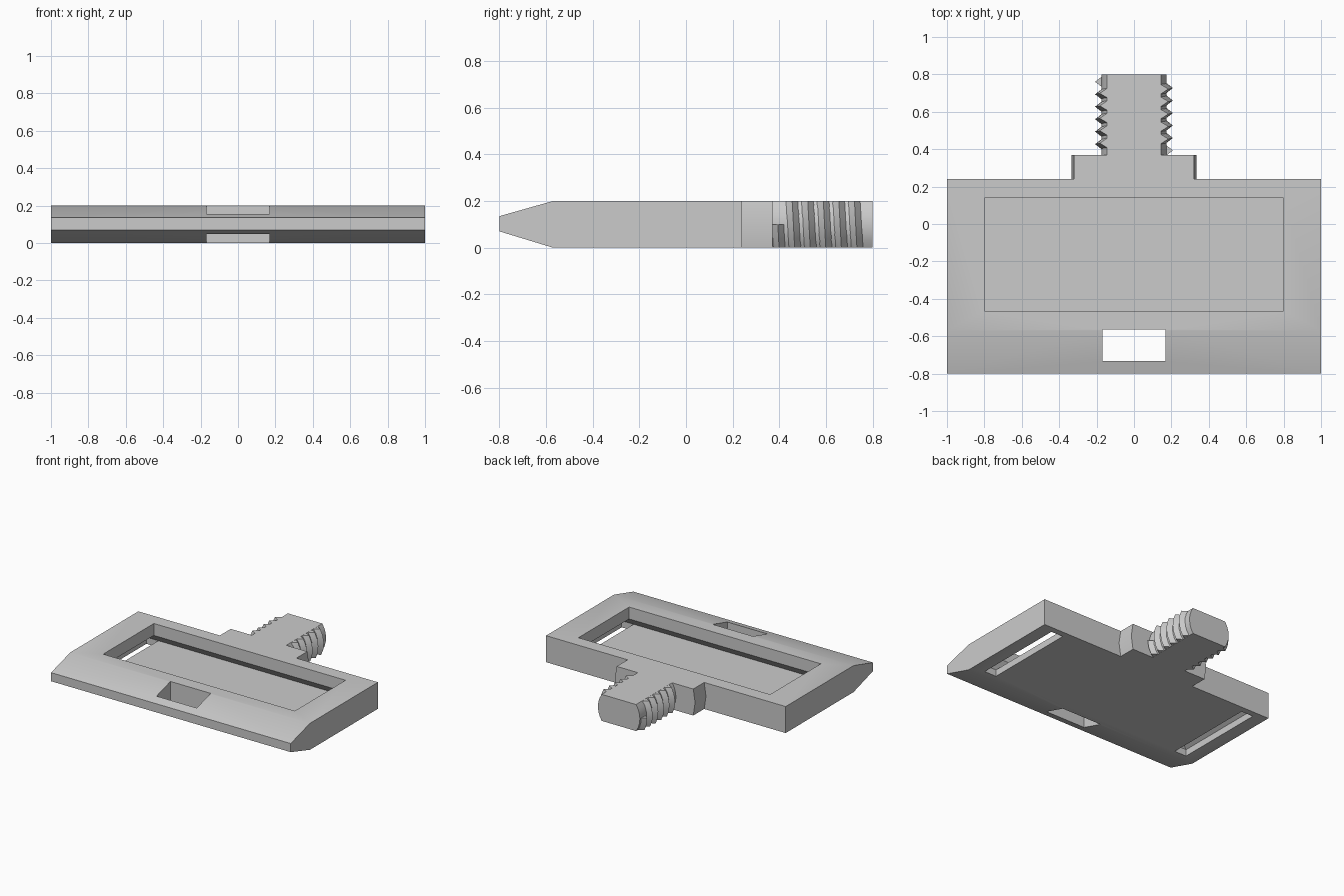
import bpy, bmesh, math
from mathutils import Vector

cube = bpy.data.objects.get("Cube")
if cube:
    bpy.data.objects.remove(cube, do_unlink=True)

THICK = 0.2
MID = THICK / 2
FLOOR = 0.05

grey = bpy.data.materials.new("plain grey")
grey.use_nodes = True
colour = (0.6, 0.6, 0.6, 1)
grey.diffuse_color = colour
grey.node_tree.nodes["Principled BSDF"].inputs["Base Color"].default_value = colour


def finish(bm, name):
    bmesh.ops.recalc_face_normals(bm, faces=bm.faces[:])
    mesh = bpy.data.meshes.new(name)
    bm.to_mesh(mesh)
    bm.free()
    mesh.materials.append(grey)
    obj = bpy.data.objects.new(name, mesh)
    bpy.context.collection.objects.link(obj)
    return obj


def prism(name, points, extrude):
    """Extrude a closed loop of points along a vector."""
    bm = bmesh.new()
    face = bm.faces.new([bm.verts.new(p) for p in points])
    out = bmesh.ops.extrude_face_region(bm, geom=[face])
    verts = [g for g in out["geom"] if isinstance(g, bmesh.types.BMVert)]
    bmesh.ops.translate(bm, verts=verts, vec=extrude)
    return finish(bm, name)


def box(name, x0, x1, y0, y1, z0, z1, flare=(0, 0)):
    """Box whose bottom may be spread outwards by a flare in x and y."""
    bm = bmesh.new()
    fx, fy = flare
    low = [(x0 - fx, y0 - fy), (x1 + fx, y0 - fy), (x1 + fx, y1 + fy), (x0 - fx, y1 + fy)]
    high = [(x0, y0), (x1, y0), (x1, y1), (x0, y1)]
    a = [bm.verts.new((x, y, z0)) for x, y in low]
    b = [bm.verts.new((x, y, z1)) for x, y in high]
    bm.faces.new(a)
    bm.faces.new(b)
    for i in range(4):
        j = (i + 1) % 4
        bm.faces.new((a[i], a[j], b[j], b[i]))
    return finish(bm, name)


def combine(target, tool, operation):
    """Apply a boolean and remove the tool object."""
    tool.hide_render = True
    mod = target.modifiers.new("combine", "BOOLEAN")
    mod.object, mod.operation, mod.solver = tool, operation, "EXACT"
    bpy.context.view_layer.objects.active = target
    bpy.ops.object.modifier_apply(modifier=mod.name)
    bpy.data.objects.remove(tool, do_unlink=True)


def flat_rod(name, radius, y0, y1, steps):
    """Round rod along y, cut flat at the top and bottom of the plate."""
    limit = math.asin(MID / radius)
    angles = [limit * (2 * i / steps - 1) for i in range(steps + 1)]
    angles += [a + math.pi for a in angles]
    loop = [(radius * math.cos(a), y0, MID + radius * math.sin(a)) for a in angles]
    return prism(name, loop, (0, y1 - y0, 0))


# Plate with a wedge-shaped front edge
side = [(-0.8, 0.07), (-0.57, 0), (0.24, 0), (0.24, THICK), (-0.57, THICK), (-0.8, 0.135)]
plate = prism("plate", [(-1, y, z) for y, z in side], (2, 0, 0))

# Collar and flattened stem at the back
combine(plate, flat_rod("collar", 0.335, 0.2, 0.37, 2), "UNION")
combine(plate, flat_rod("stem", 0.175, 0.3, 0.8, 6), "UNION")

# Recess with undercut walls that flare out towards its floor
opening = (-0.8, 0.8, -0.465, 0.14)
combine(plate, box("recess", *opening, FLOOR, 0.3), "DIFFERENCE")
combine(plate, box("undercut", *opening, FLOOR, 0.11, (0.1, 0.053)), "DIFFERENCE")

# Slots through the floor at both ends, and the front window
for s in (-1, 1):
    xs = sorted((s * 0.8, s * 0.9))
    combine(plate, box("slot", *xs, -0.518, 0.193, -0.1, FLOOR), "DIFFERENCE")
combine(plate, box("window", -0.168, 0.168, -0.732, -0.563, -0.1, 0.3), "DIFFERENCE")

# Screw thread: a triangular tooth swept along a helix, trimmed to the flats
PITCH, SEGMENTS, TURNS = 0.0667, 24, 5.5
tooth = [(0.15, -0.031), (0.168, -0.031), (0.208, 0), (0.168, 0.031), (0.15, 0.031)]
bm = bmesh.new()
rings = []
for i in range(int(SEGMENTS * TURNS) + 1):
    turn = i / SEGMENTS - 0.5
    a = math.tau * turn
    y = 0.727 - PITCH * turn
    rings.append([bm.verts.new((r * math.cos(a), y + dy, MID + r * math.sin(a)))
                  for r, dy in tooth])
for a, b in zip(rings, rings[1:]):
    for j in range(len(tooth)):
        k = (j + 1) % len(tooth)
        bm.faces.new((a[j], a[k], b[k], b[j]))
bm.faces.new(rings[0])
bm.faces.new(rings[-1])
for z, normal in ((0.0005, -1), (THICK - 0.0005, 1)):
    geom = bm.verts[:] + bm.edges[:] + bm.faces[:]
    bmesh.ops.bisect_plane(bm, geom=geom, plane_co=Vector((0, 0, z)),
                           plane_no=Vector((0, 0, normal)), clear_outer=True)
    rim = [e for e in bm.edges if e.is_boundary]
    bmesh.ops.holes_fill(bm, edges=rim, sides=0)
thread = finish(bm, "screw_thread")

# Smooth the gentle bends, keep the hard edges
for obj in (plate, thread):
    bpy.ops.object.select_all(action="DESELECT")
    obj.select_set(True)
    bpy.context.view_layer.objects.active = obj
    bpy.ops.object.shade_smooth_by_angle(angle=math.radians(30))
